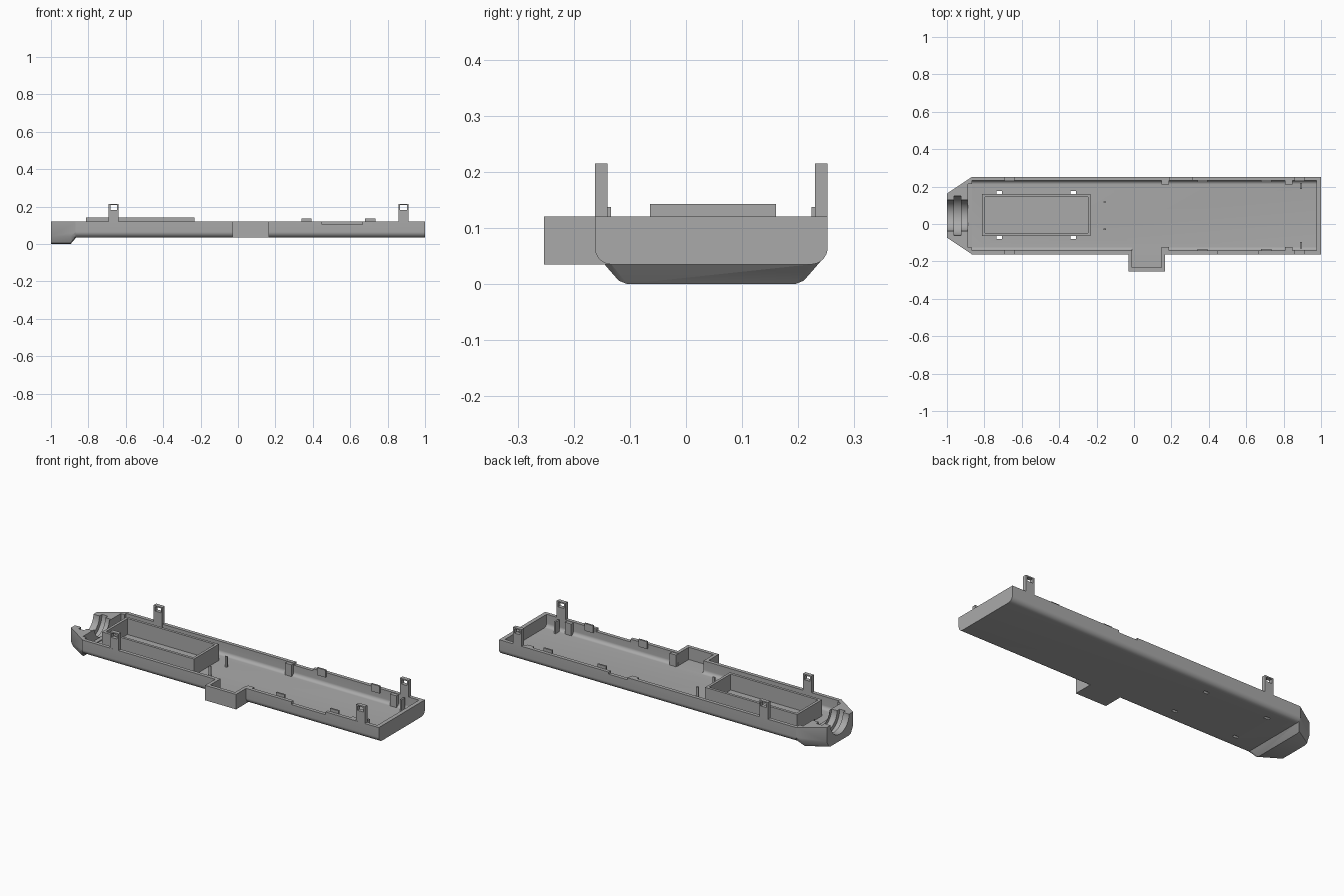
import bpy, bmesh, math
from mathutils import Matrix, Vector

if "Cube" in bpy.data.objects:
    bpy.data.objects.remove(bpy.data.objects["Cube"])

YC = 0.045          # centre line of the tray
TOP = 0.12          # rim height
grey = bpy.data.materials.new("warm grey plastic")
grey.diffuse_color = (0.40, 0.40, 0.40, 1)
grey.use_nodes = True
grey.node_tree.nodes["Principled BSDF"].inputs["Base Color"].default_value = grey.diffuse_color


def finish(name, bm):
    bmesh.ops.recalc_face_normals(bm, faces=bm.faces)
    me = bpy.data.meshes.new(name)
    bm.to_mesh(me)
    bm.free()
    ob = bpy.data.objects.new(name, me)
    bpy.context.collection.objects.link(ob)
    me.materials.append(grey)
    return ob


def box(name, x0, x1, y0, y1, z0, z1):
    bm = bmesh.new()
    bmesh.ops.create_cube(bm, size=1)
    for v in bm.verts:
        v.co = Vector(((x0 + x1) / 2 + v.co.x * (x1 - x0),
                       (y0 + y1) / 2 + v.co.y * (y1 - y0),
                       (z0 + z1) / 2 + v.co.z * (z1 - z0)))
    return finish(name, bm)


def trough(name, x0, x1, half, z0, z1, r):
    """Bar along x with rounded lower long edges."""
    prof = [(YC + half, z1), (YC - half, z1)]
    for side in (-1, 1):
        arc = [(YC + side * (half - r + r * math.cos(a)), z0 + r - r * math.sin(a))
               for a in [i * math.pi / 16 for i in range(9)]]
        prof += arc if side < 0 else arc[::-1]
    bm = bmesh.new()
    f = bm.faces.new([bm.verts.new((x0, y, z)) for y, z in prof])
    new = bmesh.ops.extrude_face_region(bm, geom=[f])["geom"]
    bmesh.ops.translate(bm, vec=(x1 - x0, 0, 0),
                        verts=[g for g in new if isinstance(g, bmesh.types.BMVert)])
    return finish(name, bm)


def cylinder_x(name, x0, x1, r):
    bm = bmesh.new()
    bmesh.ops.create_cone(bm, cap_ends=True, segments=48, radius1=r, radius2=r, depth=x1 - x0,
                          matrix=Matrix.Translation(((x0 + x1) / 2, YC, TOP + 0.002))
                          @ Matrix.Rotation(math.pi / 2, 4, 'Y'))
    return finish(name, bm)


def boolean(ob, other, op):
    m = ob.modifiers.new(op, 'BOOLEAN')
    m.operation, m.object, m.solver = op, other, 'EXACT'
    bpy.context.view_layer.objects.active = ob
    bpy.ops.object.modifier_apply(modifier=m.name)
    bpy.data.objects.remove(other)


# tray shell with tapered nose and side bay
tray = trough("tray", -0.868, 1.0, 0.2075, 0.035, TOP, 0.03)
bm = bmesh.new()
for x, low, sections in ((-0.865, 0.035, ((0.2075, TOP), (0.2075, 0.065), (0.198, 0.044), (0.178, 0.035))),
                         (-0.895, 0.0, ((0.187, TOP), (0.187, 0.04), (0.165, 0.006), (0.150, 0.0))),
                         (-1.0, 0.0, ((0.1175, TOP), (0.1175, 0.04), (0.10, 0.006), (0.088, 0.0)))):
    for h, z in sections:
        for s in (-1, 1):
            bm.verts.new((x, YC + s * h, z))
bmesh.ops.convex_hull(bm, input=bm.verts)
bmesh.ops.dissolve_limit(bm, angle_limit=0.01, verts=bm.verts, edges=bm.edges)
boolean(tray, finish("nose", bm), 'UNION')
boolean(tray, box("side_bay", -0.03, 0.165, -0.253, -0.10, 0.035, TOP), 'UNION')

# hollow interior
boolean(tray, trough("cavity", -0.866, 0.977, 0.187, 0.05, 0.3, 0.02), 'DIFFERENCE')
boolean(tray, box("bay_cavity", -0.011, 0.146, -0.233, -0.08, 0.0501, 0.3), 'DIFFERENCE')

# stepped round cable opening in the nose
for x0, x1, r in ((-1.05, -0.955, 0.083), (-0.962, -0.925, 0.106),
                  (-0.93, -0.89, 0.083), (-0.895, -0.85, 0.066)):
    boolean(tray, cylinder_x("cable_cut", x0, x1, r), 'DIFFERENCE')
boolean(tray, box("nose_slot", -0.888, -0.86, -0.125, 0.215, 0.056, 0.3), 'DIFFERENCE')

# shallow rim notches
boolean(tray, box("front_notch", 0.45, 0.665, -0.2, -0.13, 0.104, 0.3), 'DIFFERENCE')
boolean(tray, box("back_notch", 0.19, 0.31, 0.22, 0.3, 0.108, 0.3), 'DIFFERENCE')

# floor slots beside the compartment
for x in (-0.72, -0.325):
    for y in (-0.073, 0.169):
        boolean(tray, box("floor_slot", x - 0.015, x + 0.015, y - 0.008, y + 0.008, 0, 0.1), 'DIFFERENCE')

# raised rectangular compartment
comp = box("compartment", -0.812, -0.232, -0.064, 0.16, 0.045, 0.143)
boolean(comp, box("compartment_cut", -0.797, -0.247, -0.049, 0.145, 0.052, 0.3), 'DIFFERENCE')

# parts repeated on both long sides
for s, side in ((-1, "front"), (1, "back")):
    def side_box(name, x0, x1, d0, d1, z0, z1):
        a, b = sorted((YC + s * d0, YC + s * d1))
        return box(side + "_" + name, x0, x1, a, b, z0, z1)

    # latch posts with windows
    for x in (-0.665, 0.885):
        clip = side_box("latch", x - 0.027, x + 0.027, 0.185, 0.2073, 0.07, 0.215)
        boolean(clip, side_box("window", x - 0.018, x + 0.018, 0.1, 0.3, 0.183, 0.208), 'DIFFERENCE')
    # rim tabs
    for x in (0.367, 0.707):
        side_box("rim_tab", x - 0.027, x + 0.027, 0.179, 0.189, 0.095, 0.137)
    # wall blocks
    for x in (0.168, 0.828):
        side_box("wall_block", x - 0.02, x + 0.02, 0.167, 0.19, 0.047, 0.117)
    # thin locating fins and pins
    side_box("fin", 0.888, 0.898, 0.142, 0.175, 0.047, 0.117)
    side_box("pin", -0.163, -0.149, 0.069, 0.076, 0.047, 0.11)

# smooth the rounded edges only
bpy.ops.object.select_all(action='DESELECT')
tray.select_set(True)
bpy.context.view_layer.objects.active = tray
bpy.ops.object.shade_smooth_by_angle(angle=math.radians(25))
